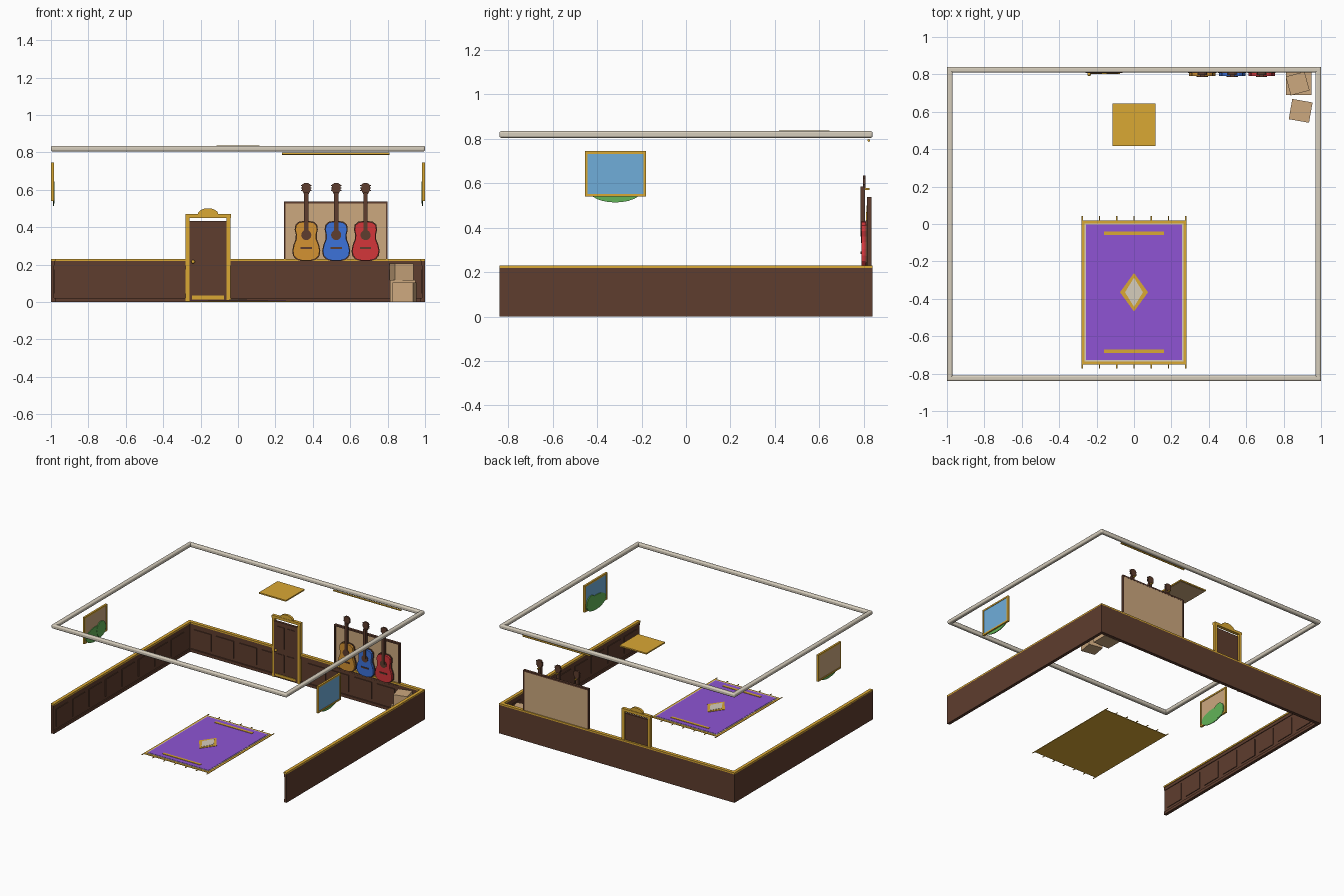
import bpy
import bmesh
from math import sin, cos, pi, radians
from mathutils import Matrix, Vector

if "Cube" in bpy.data.objects:
    bpy.data.objects.remove(bpy.data.objects["Cube"])


def material(name, r, g, b):
    rgb = [((c / 255 + 0.055) / 1.055) ** 2.4 for c in (r, g, b)]
    m = bpy.data.materials.new(name)
    m.use_nodes = True
    m.diffuse_color = (*rgb, 1)
    m.node_tree.nodes["Principled BSDF"].inputs["Base Color"].default_value = (*rgb, 1)
    return m


WOOD = material("dark wood", 94, 61, 46)
CREAM = material("cream plaster", 214, 205, 188)
GOLD = material("gold trim", 218, 168, 52)
PURPLE = material("purple wool", 142, 84, 212)
SKY = material("sky blue", 112, 174, 218)
GREEN = material("hill green", 98, 180, 88)
AMBER = material("amber lacquer", 212, 146, 50)
BLUE = material("blue lacquer", 60, 114, 218)
RED = material("red lacquer", 212, 54, 58)
TAN = material("tan board", 204, 168, 126)


def finish(bm, name, mat):
    bmesh.ops.recalc_face_normals(bm, faces=bm.faces)
    me = bpy.data.meshes.new(name)
    bm.to_mesh(me)
    bm.free()
    me.materials.append(mat)
    ob = bpy.data.objects.new(name, me)
    bpy.context.collection.objects.link(ob)
    return ob


def box(name, mat, x, y, z, turn=0):
    """Box from (low, high) pairs, turned about its own vertical axis."""
    bm = bmesh.new()
    mid = Vector([(a + b) / 2 for a, b in (x, y, z)])
    size = [b - a for a, b in (x, y, z)]
    bmesh.ops.create_cube(bm, size=1, matrix=Matrix.Translation(mid)
                          @ Matrix.Rotation(radians(turn), 4, "Z") @ Matrix.Diagonal((*size, 1)))
    return finish(bm, name, mat)


def plate(name, mat, pts, axis, low, high):
    """Outline extruded along an axis; pts are the two other coordinates in order."""
    bm = bmesh.new()
    verts = []
    for p in pts:
        co = list(p)
        co.insert(axis, low)
        verts.append(bm.verts.new(co))
    face = bm.faces.new(verts)
    ext = bmesh.ops.extrude_face_region(bm, geom=[face])
    move = Vector([0, 0, 0])
    move[axis] = high - low
    bmesh.ops.translate(bm, vec=move, verts=[v for v in ext["geom"] if isinstance(v, bmesh.types.BMVert)])
    return finish(bm, name, mat)


def oval(cx, cy, rx, ry, n=24, arc=2 * pi):
    steps = n if arc > 6 else n + 1
    return [(cx + rx * cos(arc * i / n), cy + ry * sin(arc * i / n)) for i in range(steps)]


def smooth(ob):
    bpy.ops.object.select_all(action="DESELECT")
    ob.select_set(True)
    bpy.context.view_layer.objects.active = ob
    bpy.ops.object.shade_smooth_by_angle(angle=radians(40))


# Crown moulding around the ceiling
for side, tag in ((-1, "right"), (1, "left")):
    cx, cy = side * 0.985, side * 0.825
    bars = [box("crown_" + tag, CREAM, (cx - .015, cx + .015), (-.84, .84), (.805, .835)),
            box("crown_" + ("front" if side < 0 else "back"), CREAM, (-1, 1), (cy - .015, cy + .015), (.805, .835))]
    for b in bars:
        mod = b.modifiers.new("round", "BEVEL")
        mod.width, mod.segments = 0.009, 3
        smooth(b)

# Wainscot on both sides: wall, skirting, gold cap and raised panels
for side, tag in ((-1, "right"), (1, "left")):
    def span(a, b):
        return sorted((side * a, side * b))
    box("wainscot_" + tag, WOOD, span(1, .985), (-.84, .84), (0, .22))
    box("skirting_" + tag, WOOD, span(.99, .977), (-.84, .825), (0, .022))
    box("top_rail_" + tag, WOOD, span(.99, .98), (-.84, .825), (.195, .22))
    box("wainscot_cap_" + tag, GOLD, span(1, .975), (-.84, .84), (.218, .23))
    for i in range(8):
        y = -.73 + i * .2
        box(f"wall_panel_{tag}_{i}", WOOD, span(.99, .98), (y - .075, y + .075), (.045, .175))

# Wainscot along the back
box("wainscot_back", WOOD, (-1, 1), (.825, .84), (0, .22))
box("skirting_back", WOOD, (-.985, .985), (.815, .83), (0, .022))
box("top_rail_back", WOOD, (-.985, .985), (.818, .83), (.195, .22))
box("wainscot_cap_back", GOLD, (-1, 1), (.814, .84), (.218, .23))
for i in range(10):
    x = -.88 + i * .195
    if abs(x + .16) > .13:
        box(f"wall_panel_back_{i}", WOOD, (x - .075, x + .075), (.819, .83), (.045, .175))

# Door with frame, crest, knob and kick plate
DOOR = -.16
box("door_leaf", WOOD, (DOOR - .098, DOOR + .098), (.808, .826), (.012, .433))
for s in (-1, 1):
    x = DOOR + s * .11
    box("door_post", GOLD, (x - .011, x + .011), (.811, .836), (0, .47))
    x = DOOR + s * .044
    for z in ((.055, .19), (.235, .4)):
        box("door_panel", WOOD, (x - .032, x + .032), (.804, .81), z)
box("door_lintel", GOLD, (DOOR - .122, DOOR + .122), (.811, .836), (.45, .47))
plate("door_crest", GOLD, oval(DOOR, .468, .055, .033, 16, pi), 1, .813, .832)
box("kick_plate", GOLD, (DOOR - .085, DOOR + .085), (.802, .809), (.014, .034))
bm = bmesh.new()
bmesh.ops.create_uvsphere(bm, u_segments=12, v_segments=8, radius=.01,
                          matrix=Matrix.Translation((DOOR - .08, .80, .215)))
smooth(finish(bm, "door_knob", GOLD))

# Display board with frame and hanging rail
box("display_board", TAN, (.25, .796), (.823, .833), (.203, .532))
for x in (.245, .79):
    box("board_stile", WOOD, (x, x + .01), (.815, .834), (.2, .538))
for z in (.2, .526):
    box("board_rail", WOOD, (.245, .8), (.815, .834), (z, z + .012))
bm = bmesh.new()
bmesh.ops.create_cone(bm, cap_ends=True, segments=12, radius1=.006, radius2=.006, depth=.575,
                      matrix=Matrix.Translation((.523, .823, .793)) @ Matrix.Rotation(pi / 2, 4, "Y"))
smooth(finish(bm, "picture_rail", GOLD))


# Guitars
def body_outline(cx, grow):
    half = [(.02, .222), (.05, .23), (.067, .25), (.071, .275), (.065, .305), (.053, .335),
            (.052, .36), (.058, .385), (.054, .41), (.036, .425), (.015, .428)]
    mid = .325
    right = [(w + grow, z + grow * (z - mid) / .1) for w, z in half]
    return [(cx + w, z) for w, z in right] + [(cx - w, z) for w, z in reversed(right)]


for cx, mat, tag in ((.365, AMBER, "amber"), (.525, BLUE, "blue"), (.682, RED, "red")):
    plate(f"guitar_back_{tag}", WOOD, body_outline(cx, .004), 1, .807, .815)
    plate(f"guitar_body_{tag}", mat, body_outline(cx, 0), 1, .79, .808)
    plate(f"sound_hole_{tag}", WOOD, oval(cx, .358, .027, .027), 1, .787, .791)
    box(f"bridge_{tag}", WOOD, (cx - .03, cx + .03), (.785, .791), (.283, .293))
    box(f"neck_{tag}", WOOD, (cx - .011, cx + .011), (.785, .806), (.36, .585))
    head = [(-.013, .578), (.013, .578), (.024, .6), (.022, .628), (.01, .636),
            (-.01, .636), (-.022, .628), (-.024, .6)]
    plate(f"headstock_{tag}", WOOD, [(cx + w, z) for w, z in head], 1, .797, .809)
    for z in (.596, .609, .622):
        box(f"pegs_{tag}", WOOD, (cx - .029, cx + .029), (.8, .805), (z - .003, z + .003))
    box(f"hanger_{tag}", GOLD, (cx - .005, cx + .005), (.803, .826), (.57, .578))

# Cardboard boxes in the corner
box("box_large", TAN, (.812, .948), (.69, .813), (0, .117))
box("box_upper", TAN, (.823, .927), (.699, .803), (.117, .205), 15)
box("box_front", TAN, (.836, .946), (.55, .66), (0, .105), -10)

# Ceiling hatch
box("ceiling_hatch", GOLD, (-.115, .115), (.418, .645), (.828, .838))
box("hatch_underside", TAN, (-.108, .108), (.425, .638), (.826, .829))

# Framed landscape on each side wall
for side, tag, sky in ((-1, "right", TAN), (1, "left", SKY)):
    def depth(a, b):
        return sorted((side * a, side * b))
    box("picture_" + tag, sky, depth(.997, .989), (-.45, -.185), (.545, .74))
    for y in (-.455, -.192):
        box("picture_stile_" + tag, GOLD, depth(1, .985), (y, y + .012), (.54, .745))
    for z in (.54, .733):
        box("picture_rail_" + tag, GOLD, depth(1, .985), (-.455, -.18), (z, z + .012))
    a, b = depth(.99, .984)
    plate("hill_" + tag, GREEN, oval(-.318, .57, .12, .056), 0, a, b)
    a, b = depth(.989, .982)
    plate("small_hill_" + tag, GREEN, oval(-.255, .585, .055, .058), 0, a, b)

# Rug: border, line, field, bars, diamond and tassels
MID = -.365
for name, mat, hx, hy, top in (("rug_border", GOLD, .28, .385, .004), ("rug_line", CREAM, .264, .369, .006),
                               ("rug_field", PURPLE, .256, .361, .008)):
    box(name, mat, (-hx, hx), (MID - hy, MID + hy), (0 if top < .005 else .003, top))
for name, mat, hx, hy, top in (("rug_diamond", GOLD, .075, .103, .011), ("rug_diamond_heart", CREAM, .048, .078, .013)):
    plate(name, mat, oval(0, MID, hx, hy, 4), 2, .006, top)
for s in (-1, 1):
    y = MID + s * .315
    box("rug_bar", GOLD, (-.16, .16), (y - .01, y + .01), (.006, .011))
    y = MID + s * .395
    for i in range(7):
        x = -.277 + i * .0923
        box("rug_tassel", GOLD, (x - .003, x + .003), (y - .013, y + .013), (0, .004))
